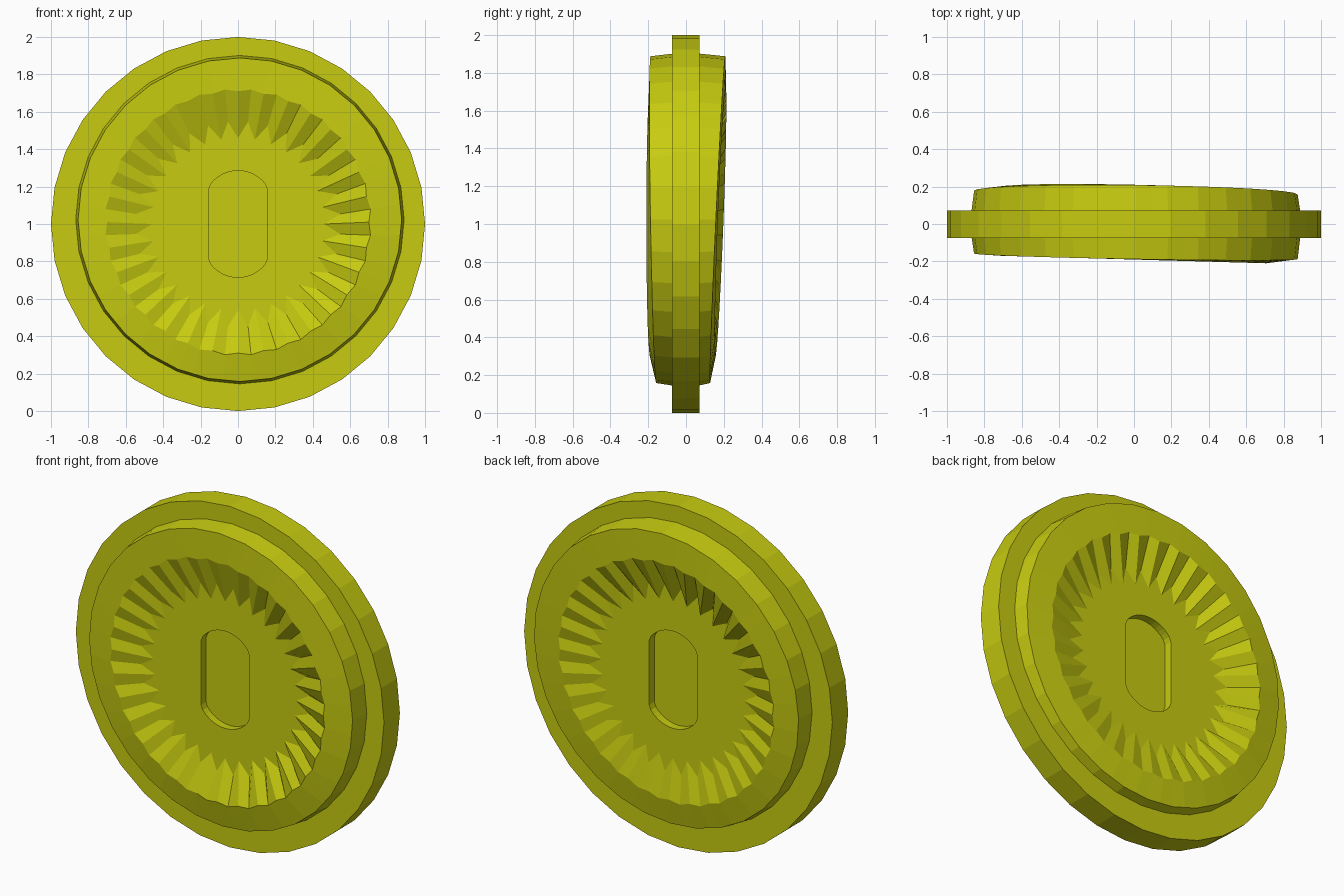
import bpy
import bmesh
from math import sin, cos, pi, sqrt

SIDES = 32
STEPS = SIDES * 2

cube = bpy.data.objects.get("Cube")
if cube:
    bpy.data.objects.remove(cube, do_unlink=True)

# Single flat colour
yellow = bpy.data.materials.new("lemon_yellow")
yellow.use_nodes = True
colour = (0.57, 0.60, 0.005, 1)
yellow.diffuse_color = colour
yellow.node_tree.nodes["Principled BSDF"].inputs["Base Color"].default_value = colour


def ring(radius, depth, cx=0.0, cz=1.0, steps=STEPS):
    """Loop of points in the xz plane; radius and depth are functions of (angle, index)."""
    points = []
    for i in range(steps):
        a = 2 * pi * i / steps
        r = radius(a, i)
        points.append((cx + r * cos(a), depth(a, i), cz + r * sin(a)))
    return points


def loft(name, loops, cap=False):
    """Bridge successive loops with faces, optionally closing both ends."""
    bm = bmesh.new()
    rows = [[bm.verts.new(p) for p in loop] for loop in loops]
    n = len(rows[0])
    for a, b in zip(rows, rows[1:]):
        for i in range(n):
            j = (i + 1) % n
            bm.faces.new((a[i], a[j], b[j], b[i]))
    if cap:
        bm.faces.new(rows[0])
        bm.faces.new(rows[-1])
    bmesh.ops.recalc_face_normals(bm, faces=bm.faces)
    mesh = bpy.data.meshes.new(name)
    bm.to_mesh(mesh)
    bm.free()
    mesh.materials.append(yellow)
    obj = bpy.data.objects.new(name, mesh)
    bpy.context.collection.objects.link(obj)
    return obj


def const(value):
    return lambda a, i: value


def polygon(r):
    """Radius of a flat-sided polygon sampled at corners and mid-sides."""
    return lambda a, i: r if i % 2 == 0 else r * cos(pi / SIDES)


def zigzag(even, odd):
    return lambda a, i: even if i % 2 == 0 else odd


def slot(a, i):
    """Upright slot with straight sides and rounded ends."""
    c, s = abs(cos(a)), abs(sin(a))
    arc = 0.1 * s + sqrt(0.185 ** 2 - (0.1 * c) ** 2)
    return min(arc, 0.155 / max(c, 1e-6))


def tilted(sign, mean, across, up):
    """Depth of a slightly skewed rim."""
    return lambda a, i: sign * (mean + across * cos(a) + up * sin(a))


# Outer flange disc
loft("flange", [ring(const(1), const(y), steps=SIDES) for y in (-0.075, 0.072)], cap=True)


# Raised fluted dish, one on each side
def dish(name, sign, edge, crest):
    floor = const(sign * 0.12)
    loft(name, [
        ring(polygon(0.88), const(sign * 0.06), 0.01, 1.023),
        ring(polygon(0.865), tilted(sign, *edge), 0.01, 1.023),
        ring(zigzag(0.70, 0.712), tilted(sign, *crest), 0, 1.01),
        ring(zigzag(0.46, 0.55), floor),
        ring(slot, floor),
        ring(slot, const(sign * 0.07)),
    ])


dish("front_dish", -1, (0.173, 0.015, 0.015), (0.19, 0.02, 0.0))
dish("back_dish", 1, (0.168, -0.01, 0.04), (0.183, -0.015, 0.027))
